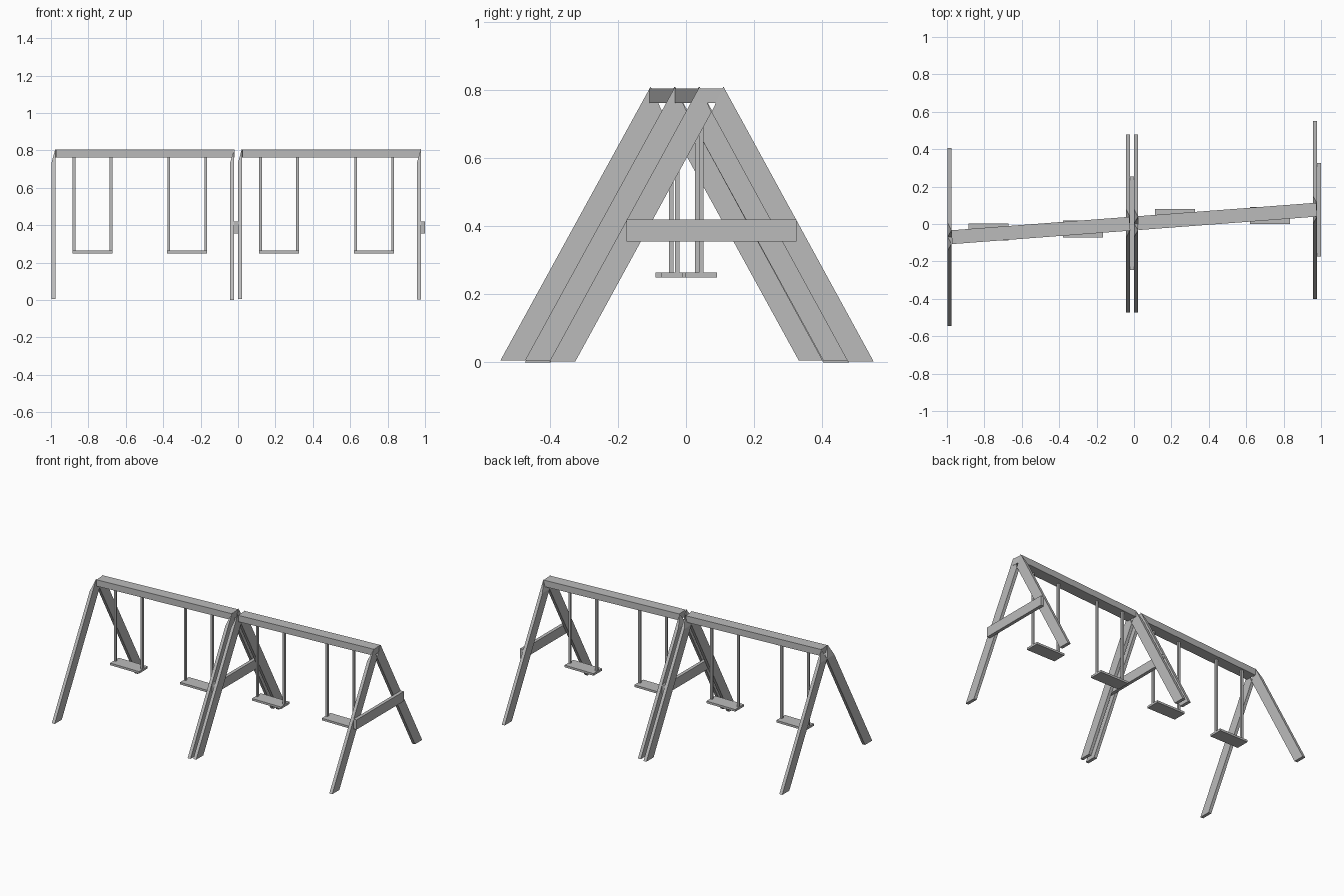
import bpy
from math import atan
from mathutils import Vector

cube = bpy.data.objects.get("Cube")
if cube:
    bpy.data.objects.remove(cube, do_unlink=True)

grey = bpy.data.materials.new("plain_grey")
grey.use_nodes = True
GREY = (0.5, 0.5, 0.5, 1)
grey.diffuse_color = GREY
grey.node_tree.nodes["Principled BSDF"].inputs["Base Color"].default_value = GREY


def mesh_object(name, verts, faces):
    mesh = bpy.data.meshes.new(name)
    mesh.from_pydata(verts, [], faces)
    mesh.materials.append(grey)
    obj = bpy.data.objects.new(name, mesh)
    bpy.context.collection.objects.link(obj)
    return obj


def fix_normals(obj):
    import bmesh
    bm = bmesh.new()
    bm.from_mesh(obj.data)
    bmesh.ops.recalc_face_normals(bm, faces=bm.faces)
    bm.to_mesh(obj.data)
    bm.free()


QUADS = [(0, 1, 2, 3), (4, 5, 6, 7), (0, 1, 5, 4), (1, 2, 6, 5), (2, 3, 7, 6), (3, 0, 4, 7)]


def box(name, low, high, yaw=0):
    centre = (Vector(low) + Vector(high)) / 2
    h = (Vector(high) - Vector(low)) / 2
    ring = [(-1, -1), (1, -1), (1, 1), (-1, 1)]
    verts = [(a * h.x, b * h.y, c * h.z) for c in (-1, 1) for a, b in ring]
    obj = mesh_object(name, verts, QUADS)
    obj.location = centre
    obj.rotation_euler.z = yaw
    fix_normals(obj)


# Slanted leg boards, mitred at the top to leave a V-shaped saddle
THICK = 0.021
PEAK, CROTCH = 0.81, 0.735


def leg(name, x, y, foot, side):
    outer, inner, tip = 0.476, 0.4, 0.035

    def outer_at(z):
        return outer + (tip - outer) * z / PEAK

    near = [(outer, foot), (inner, foot), (0, CROTCH), (outer_at(CROTCH), CROTCH)]
    far = near[:3] + [(tip, PEAK)]
    verts = [(x, y + side * b, z) for b, z in near]
    verts += [(x + THICK, y + side * b, z) for b, z in far]
    faces = QUADS[:4] + [(2, 3, 7), (2, 7, 6), QUADS[5]]
    fix_normals(mesh_object(name, verts, faces))


frames = [("left_end", -0.997, -0.069, 0.006), ("left_middle", -0.042, 0.003, 0.0),
          ("right_middle", 0.0, 0.003, 0.006), ("right_end", 0.957, 0.075, 0.003)]
for label, x, y, foot in frames:
    leg(label + "_front_leg", x, y, foot, -1)
    leg(label + "_back_leg", x, y, foot, 1)

# Tie boards across two of the frames
for label, x, y in [("middle", -0.021, 0.003), ("end", 0.978, 0.075)]:
    box(label + "_crossbar", (x, y - 0.25, 0.355), (x + 0.022, y + 0.25, 0.42))

# Top beams, running slightly askew
SLOPE = 0.0754
for label, x0, x1 in [("left", -0.976, -0.021), ("right", 0.021, 0.978)]:
    y = SLOPE * (x0 + x1) / 2 + 0.003
    box(label + "_beam", (x0, y - 0.037, 0.762), (x1, y + 0.037, 0.805), atan(SLOPE))

# Seats, each hung on two thin hangers
for i, (x, y) in enumerate([(-0.778, -0.043), (-0.272, -0.026), (0.219, 0.034), (0.728, 0.045)], 1):
    box(f"seat_{i}", (x - 0.107, y - 0.046, 0.25), (x + 0.107, y + 0.046, 0.264))
    for side, label in [(-1, "a"), (1, "b")]:
        rx = x + side * 0.099
        box(f"hanger_{i}_{label}", (rx - 0.007, y - 0.007, 0.262), (rx + 0.007, y + 0.007, 0.77))
